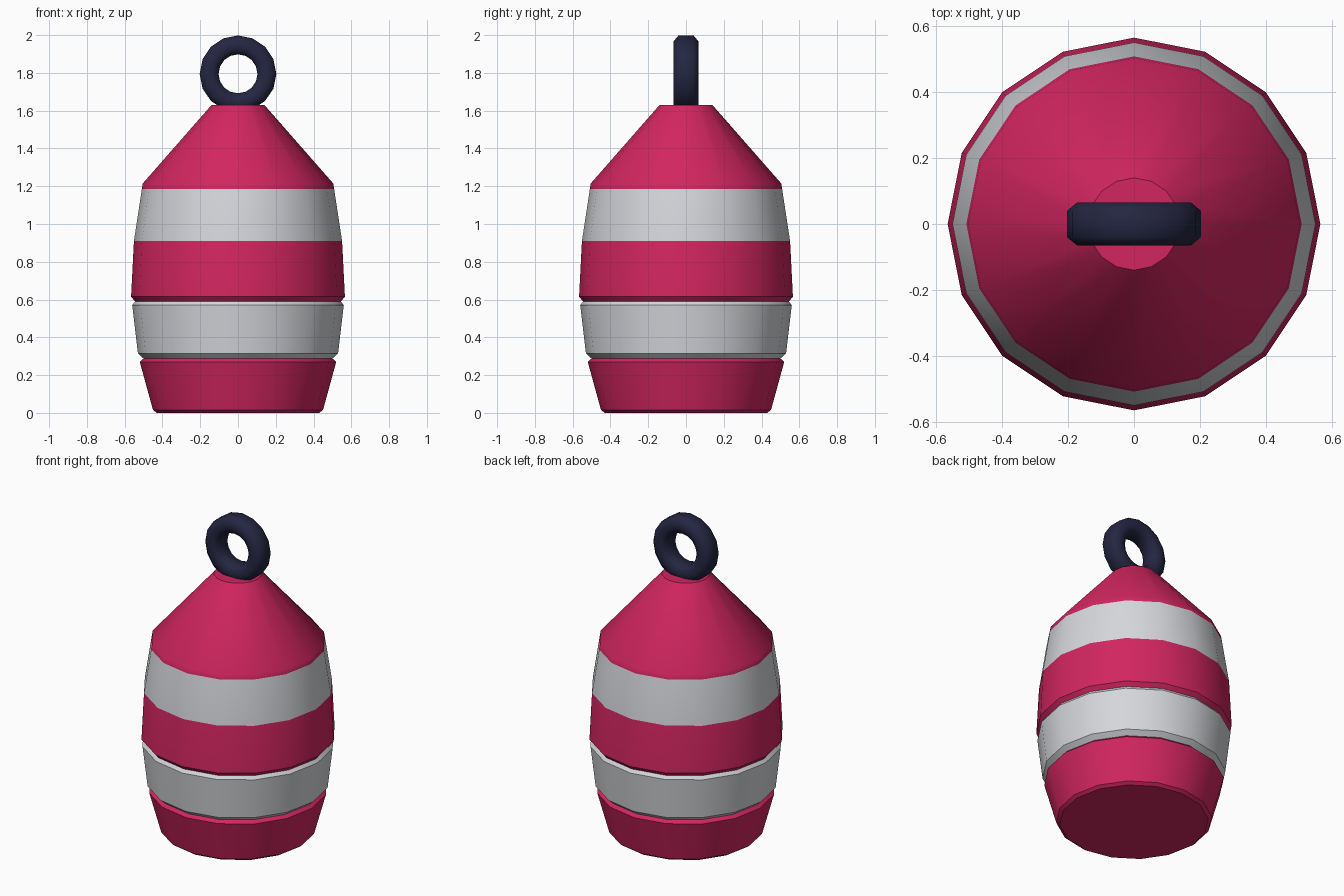
import bpy, bmesh, math

if "Cube" in bpy.data.objects:
    bpy.data.objects.remove(bpy.data.objects["Cube"])


def material(name, rgb):
    m = bpy.data.materials.new(name)
    m.diffuse_color = (*rgb, 1)
    m.use_nodes = True
    m.node_tree.nodes["Principled BSDF"].inputs["Base Color"].default_value = m.diffuse_color
    return m


RED = material("crimson", (0.64, 0.019, 0.115))
WHITE = material("light grey", (0.67, 0.68, 0.71))
NAVY = material("navy", (0.018, 0.019, 0.054))


def finish(name, bm, mats, angle):
    bmesh.ops.recalc_face_normals(bm, faces=bm.faces)
    me = bpy.data.meshes.new(name)
    bm.to_mesh(me)
    bm.free()
    for m in mats:
        me.materials.append(m)
    ob = bpy.data.objects.new(name, me)
    bpy.context.collection.objects.link(ob)
    bpy.ops.object.select_all(action='DESELECT')
    ob.select_set(True)
    bpy.context.view_layer.objects.active = ob
    bpy.ops.object.shade_smooth_by_angle(angle=math.radians(angle))
    return ob


# Float body: 16-sided lathe with painted bands and two shallow seams
SIDES = 16
profile = [(0.43, 0.0), (0.45, 0.015), (0.52, 0.27), (0.50, 0.288), (0.53, 0.315),
           (0.56, 0.57), (0.545, 0.59), (0.566, 0.615), (0.551, 0.91),
           (0.509, 1.185), (0.504, 1.215), (0.14, 1.63)]
bm = bmesh.new()
rings = []
for r, z in profile:
    rings.append([bm.verts.new((r * math.cos(2 * math.pi * i / SIDES),
                                r * math.sin(2 * math.pi * i / SIDES), z))
                  for i in range(SIDES)])
for a, b in zip(rings, rings[1:]):
    for i in range(SIDES):
        j = (i + 1) % SIDES
        f = bm.faces.new((a[i], a[j], b[j], b[i]))
        z = f.calc_center_median().z
        f.material_index = int(0.295 < z < 0.585 or 0.91 < z < 1.185)
bm.faces.new(rings[0])
bm.faces.new(rings[-1])
finish("float_body", bm, [RED, WHITE], 35)

# Lifting ring: upright loop with a wide, chamfered section
SEG, MAJOR, CENTRE = 16, 0.153, 1.795
section = [(0.05, -0.04), (0.05, 0.04), (0.02, 0.065), (-0.02, 0.065),
           (-0.05, 0.04), (-0.05, -0.04), (-0.02, -0.065), (0.02, -0.065)]
bm = bmesh.new()
loops = []
for k in range(SEG):
    t = 2 * math.pi * k / SEG
    loops.append([bm.verts.new(((MAJOR + dr) * math.cos(t), y,
                                CENTRE + (MAJOR + dr) * math.sin(t)))
                  for dr, y in section])
n = len(section)
for k in range(SEG):
    a, b = loops[k], loops[(k + 1) % SEG]
    for i in range(n):
        j = (i + 1) % n
        bm.faces.new((a[i], a[j], b[j], b[i]))
finish("lifting_ring", bm, [NAVY], 60)
